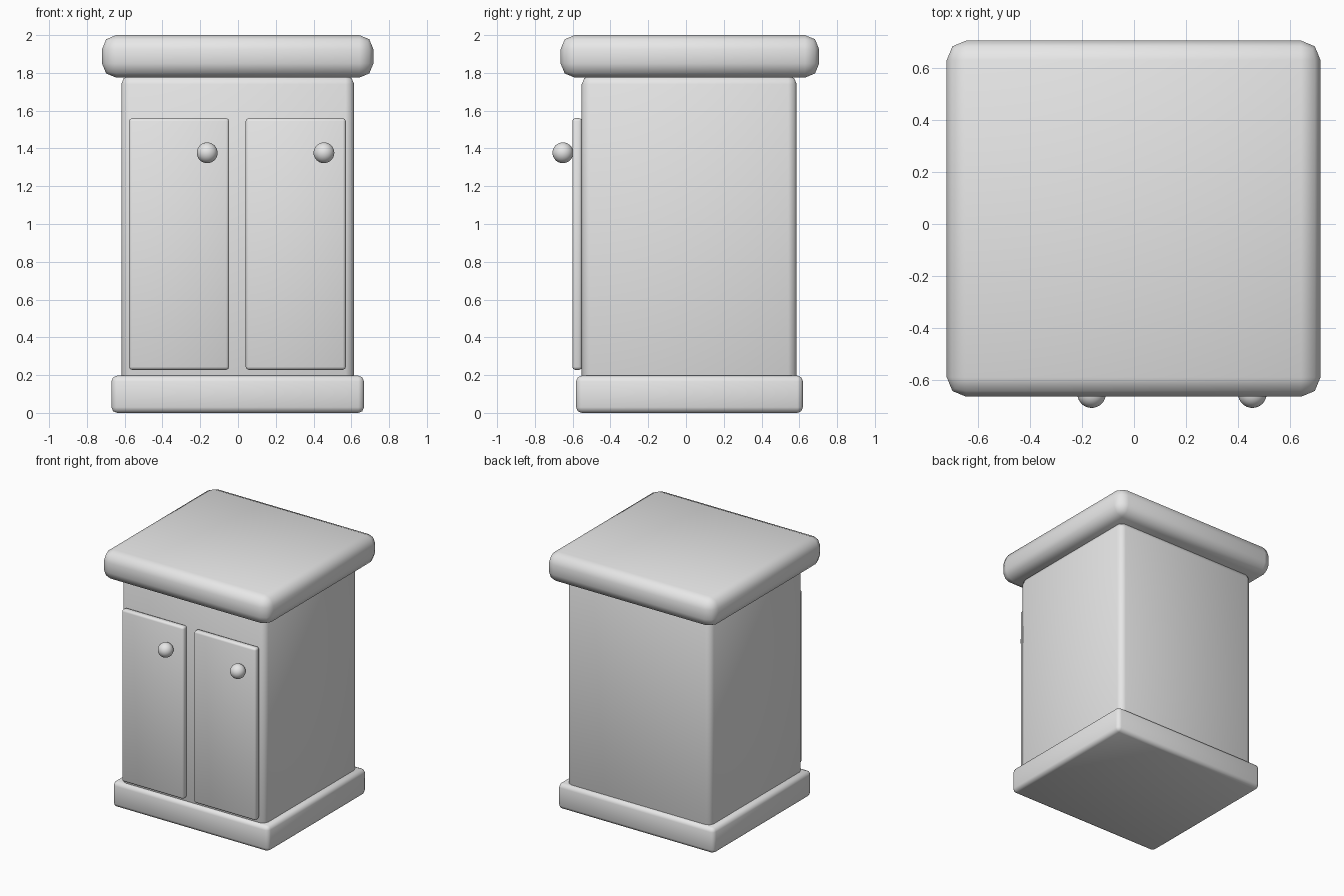
import bpy
import bmesh
from mathutils import Vector

cube = bpy.data.objects.get("Cube")
if cube:
    bpy.data.objects.remove(cube, do_unlink=True)

# One plain grey for the whole cabinet
grey = bpy.data.materials.new("light_grey")
grey.use_nodes = True
grey.diffuse_color = (0.8, 0.8, 0.8, 1)
grey.node_tree.nodes["Principled BSDF"].inputs["Base Color"].default_value = grey.diffuse_color


def add_part(name, bm, location):
    """Turn a bmesh into a smooth-shaded object."""
    for face in bm.faces:
        face.smooth = True
    mesh = bpy.data.meshes.new(name)
    bm.to_mesh(mesh)
    bm.free()
    mesh.materials.append(grey)
    obj = bpy.data.objects.new(name, mesh)
    obj.location = location
    bpy.context.collection.objects.link(obj)
    return obj


def rounded_box(name, low, high, radius):
    """Box between two corners, with rounded edges."""
    low, high = Vector(low), Vector(high)
    bm = bmesh.new()
    bmesh.ops.create_cube(bm, size=1)
    bmesh.ops.scale(bm, vec=high - low, verts=bm.verts)
    obj = add_part(name, bm, (low + high) / 2)
    bevel = obj.modifiers.new("rounded_edges", "BEVEL")
    bevel.width = radius
    bevel.segments = 2
    bevel.limit_method = "NONE"
    return obj


def knob(name, location, radius):
    bm = bmesh.new()
    bmesh.ops.create_uvsphere(bm, u_segments=32, v_segments=16, radius=radius)
    return add_part(name, bm, location)


# Carcass: plinth, body and thick top
rounded_box("plinth", (-0.67, -0.582, 0), (0.667, 0.619, 0.197), 0.03)
rounded_box("cabinet_body", (-0.618, -0.552, 0.1), (0.615, 0.586, 1.785), 0.045)
rounded_box("top_slab", (-0.72, -0.664, 1.775), (0.717, 0.705, 2), 0.075)

# Two doors, each with a knob near its right-hand edge
for side, x in (("right", -0.577), ("left", 0.041)):
    rounded_box(side + "_door", (x, -0.602, 0.228), (x + 0.53, -0.55, 1.56), 0.016)
    knob(side + "_knob", (x + 0.414, -0.652, 1.377), 0.055)
